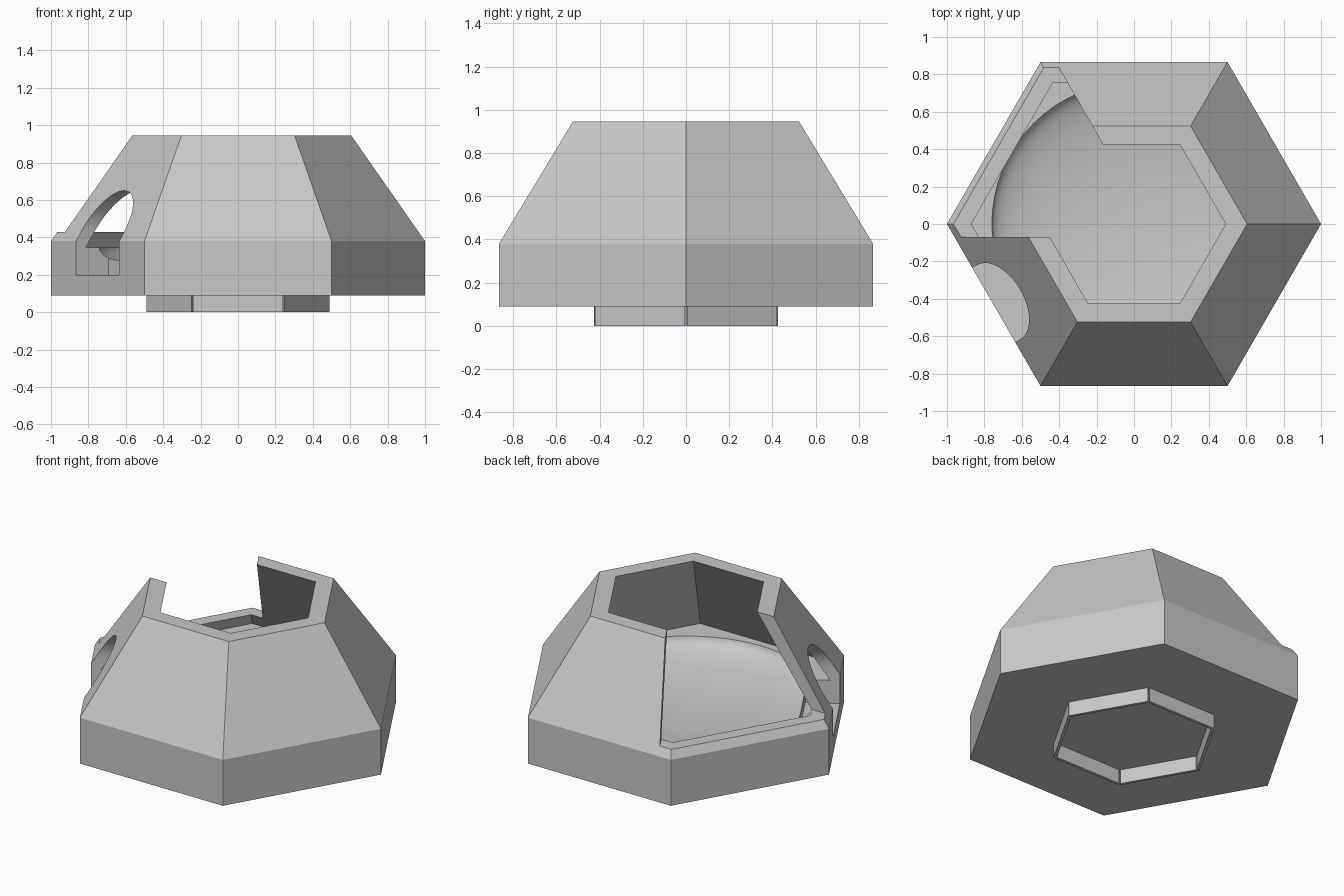
import bpy, bmesh, math
from mathutils import Vector

if "Cube" in bpy.data.objects:
    bpy.data.objects.remove(bpy.data.objects["Cube"])

grey = bpy.data.materials.new("stone_grey")
grey.diffuse_color = (0.58, 0.58, 0.58, 1)
grey.use_nodes = True
grey.node_tree.nodes["Principled BSDF"].inputs["Base Color"].default_value = grey.diffuse_color


def make(name, bm):
    bmesh.ops.recalc_face_normals(bm, faces=bm.faces[:])
    me = bpy.data.meshes.new(name)
    bm.to_mesh(me)
    bm.free()
    me.materials.append(grey)
    ob = bpy.data.objects.new(name, me)
    bpy.context.collection.objects.link(ob)
    return ob


def loft(name, rings):
    """Closed solid through rings of equal point count."""
    bm = bmesh.new()
    vs = [[bm.verts.new(p) for p in ring] for ring in rings]
    n = len(vs[0])
    for a, b in zip(vs, vs[1:]):
        for i in range(n):
            bm.faces.new((a[i], a[(i + 1) % n], b[(i + 1) % n], b[i]))
    bm.faces.new(vs[0][::-1])
    bm.faces.new(vs[-1])
    return make(name, bm)


def hexagon(r, z):
    return [(r * math.cos(math.radians(60 * i)), r * math.sin(math.radians(60 * i)), z)
            for i in range(6)]


def cut(target, cutter):
    mod = target.modifiers.new(cutter.name, 'BOOLEAN')
    mod.operation = 'DIFFERENCE'
    mod.solver = 'EXACT'
    mod.object = cutter
    bpy.context.view_layer.objects.active = target
    bpy.ops.object.modifier_apply(modifier=mod.name)
    bpy.data.objects.remove(cutter, do_unlink=True)


# Outer shell: straight base with tapered walls
shell = loft("hex_shell", [hexagon(1.0, 0.09), hexagon(1.0, 0.38), hexagon(0.605, 0.945)])

# Hollow room, open at the top
cut(shell, loft("room_cutter", [hexagon(0.933, 0.345), hexagon(0.45, 1.0)]))

# Shallow round bowl in the floor
bm = bmesh.new()
bmesh.ops.create_uvsphere(bm, u_segments=64, v_segments=32, radius=0.76)
for v in bm.verts:
    v.co.z = v.co.z * 0.15 / 0.76 + 0.345
cut(shell, make("bowl_cutter", bm))

# Large wedge opening in the back left wall, above the sill
apex = Vector((0.121, -0.07, 0))
tri = [apex, apex + Vector((-1.5, 2.598, 0)), apex + Vector((-3, 0, 0))]
cut(shell, loft("wedge_cutter", [[(p.x, p.y, z) for p in tri] for z in (0.43, 1.2)]))

# Arched doorway in the front left wall
out = Vector((-math.cos(math.radians(30)), -0.5, 0))
side = Vector((0.5, -math.cos(math.radians(30)), 0))


def door_cutter(name, profile, d0, d1):
    return loft(name, [[out * d + side * t + Vector((0, 0, z)) for t, z in profile]
                       for d in (d0, d1)])


W = 0.23
arch = [(W * math.cos(math.pi * i / 24), 0.43 + 0.22 * math.sin(math.pi * i / 24))
        for i in range(25)]
cut(shell, door_cutter("arch_cutter", [(-W, 0.35), (W, 0.35)] + arch, 0.35, 1.2))
cut(shell, door_cutter("step_cutter", [(-W, 0.2), (W, 0.2), (W, 0.4), (-W, 0.4)], 0.666, 1.2))

bpy.ops.object.select_all(action='DESELECT')
shell.select_set(True)
bpy.context.view_layer.objects.active = shell
bpy.ops.object.shade_smooth_by_angle(angle=math.radians(25))

# Locating ring under the base: six thin lugs with small gaps
for i in range(6):
    a = math.radians(30 + 60 * i)
    n = Vector((math.cos(a), math.sin(a), 0))
    t = Vector((-n.y, n.x, 0))
    foot = [n * 0.425 + t * 0.241, n * 0.425 - t * 0.241,
            n * 0.407 - t * 0.231, n * 0.407 + t * 0.231]
    loft("base_lug_%d" % (i + 1), [[(p.x, p.y, z) for p in foot] for z in (0.0, 0.09)])
